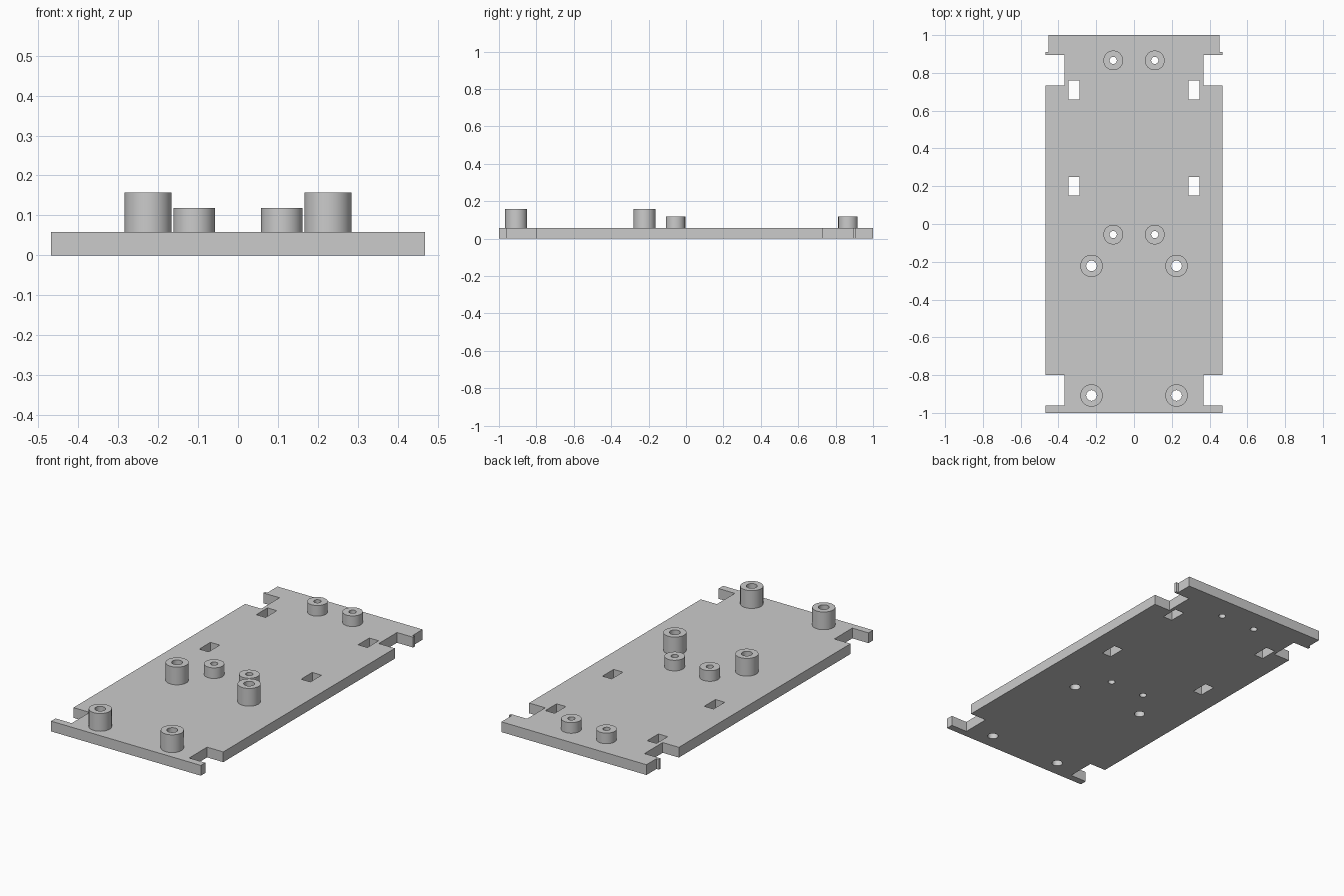
import bpy, bmesh, math
from mathutils import Matrix

if "Cube" in bpy.data.objects:
    bpy.data.objects.remove(bpy.data.objects["Cube"], do_unlink=True)

THICK = 0.058
SEGMENTS = 48

grey = bpy.data.materials.new("light grey")
grey.use_nodes = True
colour = (0.6, 0.6, 0.6, 1)
grey.diffuse_color = colour
grey.node_tree.nodes["Principled BSDF"].inputs["Base Color"].default_value = colour

# Standoffs: name, half spacing, y, outer radius, bore radius, top height
standoffs = [
    ("front_tall", 0.225, -0.908, 0.059, 0.028, 0.158),
    ("middle_tall", 0.225, -0.222, 0.059, 0.028, 0.158),
    ("middle_short", 0.11, -0.056, 0.052, 0.019, 0.118),
    ("rear_short", 0.11, 0.866, 0.052, 0.019, 0.118),
]


def circle(x, y, r):
    steps = [math.tau * i / SEGMENTS for i in range(SEGMENTS)]
    return [(x + r * math.cos(a), y + r * math.sin(a)) for a in steps]


def finish(name, bm):
    bmesh.ops.remove_doubles(bm, verts=bm.verts, dist=0.0001)
    bmesh.ops.recalc_face_normals(bm, faces=bm.faces)
    mesh = bpy.data.meshes.new(name)
    bm.to_mesh(mesh)
    bm.free()
    mesh.materials.clear()
    mesh.materials.append(grey)
    obj = bpy.data.objects.new(name, mesh)
    bpy.context.collection.objects.link(obj)
    bpy.ops.object.select_all(action="DESELECT")
    obj.select_set(True)
    bpy.context.view_layer.objects.active = obj
    bpy.ops.object.shade_smooth_by_angle(angle=math.radians(30))


def extruded_plate(name, loops):
    """Fill closed loops, inner ones as holes, into a solid slab on z = 0."""
    curve = bpy.data.curves.new(name + "_profile", "CURVE")
    curve.dimensions = "2D"
    curve.fill_mode = "BOTH"
    curve.extrude = THICK / 2
    for loop in loops:
        spline = curve.splines.new("POLY")
        spline.points.add(len(loop) - 1)
        for point, (x, y) in zip(spline.points, loop):
            point.co = (x, y, 0, 1)
        spline.use_cyclic_u = True
    helper = bpy.data.objects.new(name + "_profile", curve)
    bpy.context.collection.objects.link(helper)
    graph = bpy.context.evaluated_depsgraph_get()
    mesh = bpy.data.meshes.new_from_object(helper.evaluated_get(graph))
    bm = bmesh.new()
    bm.from_mesh(mesh)
    bmesh.ops.transform(bm, matrix=Matrix.Translation((0, 0, THICK / 2)), verts=bm.verts)
    bpy.data.objects.remove(helper, do_unlink=True)
    bpy.data.curves.remove(curve)
    bpy.data.meshes.remove(mesh)
    finish(name, bm)


def tube(name, x, y, outer, bore, top):
    """Bored standoff, open underneath where it meets the plate."""
    bm = bmesh.new()
    rings = []
    for r, z in ((outer, THICK), (outer, top), (bore, top), (bore, THICK)):
        rings.append([bm.verts.new((px, py, z)) for px, py in circle(x, y, r)])
    for low, high in zip(rings, rings[1:]):
        for i in range(SEGMENTS):
            j = (i + 1) % SEGMENTS
            bm.faces.new((low[i], low[j], high[j], high[i]))
    finish(name, bm)


# Base plate outline with corner notches, right half mirrored
half = [(0.468, -1), (0.468, -0.96), (0.367, -0.96), (0.367, -0.8),
        (0.468, -0.8), (0.468, 0.732), (0.367, 0.732), (0.367, 0.895),
        (0.468, 0.895), (0.468, 0.91), (0.453, 0.91), (0.453, 1)]
loops = [half + [(-x, y) for x, y in reversed(half)]]

# Rectangular slots and bores through the plate
for side in (-1, 1):
    for y in (0.2, 0.709):
        loops.append([(side * 0.318 + dx * 0.029, y + dy * 0.05)
                      for dx, dy in ((-1, -1), (1, -1), (1, 1), (-1, 1))])
    for _, x, y, _, bore, _ in standoffs:
        loops.append(circle(side * x, y, bore))
extruded_plate("base_plate", loops)

# Standoff pairs
for label, x, y, outer, bore, top in standoffs:
    for side_name, side in (("right", -1), ("left", 1)):
        tube(f"{label}_standoff_{side_name}", side * x, y, outer, bore, top)
